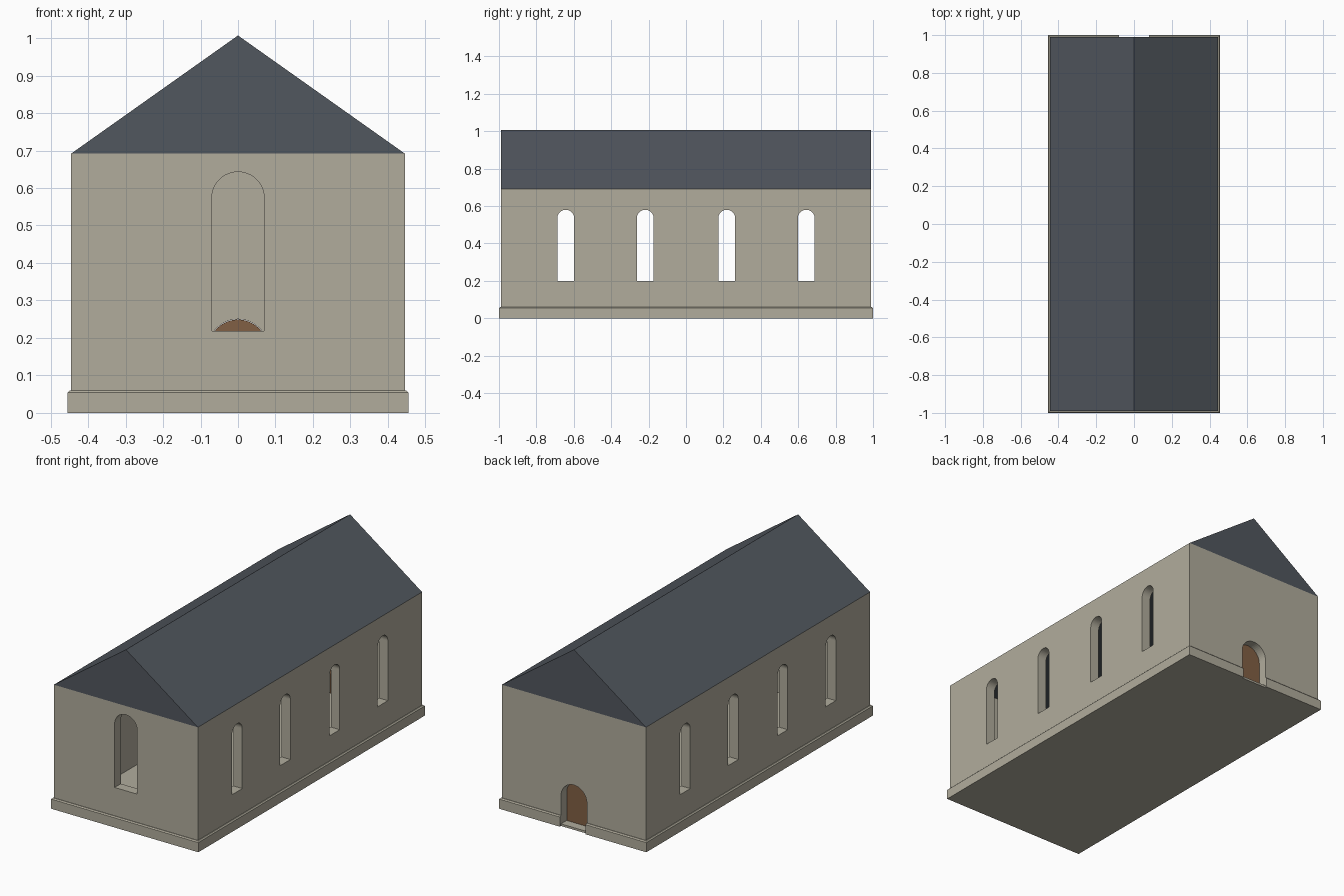
import bpy, bmesh, math

if "Cube" in bpy.data.objects:
    bpy.data.objects.remove(bpy.data.objects["Cube"])

WALL = 0.055     # wall thickness
HX, HY, EAVE, RIDGE = 0.445, 0.99, 0.692, 1.007


def material(name, rgb):
    m = bpy.data.materials.new(name)
    m.diffuse_color = (*rgb, 1)
    m.use_nodes = True
    m.node_tree.nodes["Principled BSDF"].inputs["Base Color"].default_value = m.diffuse_color
    return m


def make_object(name, bm, mat=None):
    bmesh.ops.recalc_face_normals(bm, faces=bm.faces)
    me = bpy.data.meshes.new(name)
    bm.to_mesh(me)
    bm.free()
    ob = bpy.data.objects.new(name, me)
    bpy.context.collection.objects.link(ob)
    if mat:
        me.materials.append(mat)
    return ob


def prism(name, profile, a, b, axis='Y', offset=0.0, mat=None):
    """Extrude a (u, z) profile from a to b along X or Y."""
    bm = bmesh.new()
    ends = []
    for d in (a, b):
        pts = [(u + offset, d, z) if axis == 'Y' else (d, u + offset, z) for u, z in profile]
        ends.append([bm.verts.new(p) for p in pts])
    n = len(profile)
    bm.faces.new(ends[0])
    bm.faces.new(ends[1][::-1])
    for i in range(n):
        j = (i + 1) % n
        bm.faces.new((ends[0][i], ends[1][i], ends[1][j], ends[0][j]))
    return make_object(name, bm, mat)


def arch(r, bottom, top, seg=24):
    """Round-headed opening outline."""
    arc = [(r * math.cos(math.pi * i / seg), top - r + r * math.sin(math.pi * i / seg))
           for i in range(seg + 1)]
    return [(r, bottom)] + arc + [(-r, bottom)]


def cut(target, cutter):
    cutter.hide_render = True
    mod = target.modifiers.new("opening", 'BOOLEAN')
    mod.operation = 'DIFFERENCE'
    mod.solver = 'EXACT'
    mod.object = cutter
    bpy.context.view_layer.objects.active = target
    bpy.ops.object.modifier_apply(modifier=mod.name)
    bpy.data.objects.remove(cutter)


stone = material("stone", (0.44, 0.415, 0.335))
slate = material("slate", (0.083, 0.095, 0.113))
wood = material("wood", (0.22, 0.115, 0.058))

# Walls: hollow shell with chamfered plinth outside and thin floor inside
bm = bmesh.new()
rings = []
for inset, z in [(-0.01, 0), (-0.01, 0.054), (-0.004, 0.06), (0, 0.06), (0, EAVE),
                 (WALL, EAVE), (WALL, 0.01)]:
    x, y = HX - inset, HY - inset
    rings.append([bm.verts.new((sx * x, sy * y, z))
                  for sx, sy in ((-1, -1), (1, -1), (1, 1), (-1, 1))])
for lo, hi in zip(rings, rings[1:]):
    for i in range(4):
        j = (i + 1) % 4
        bm.faces.new((lo[i], lo[j], hi[j], hi[i]))
bm.faces.new(rings[0][::-1])
bm.faces.new(rings[-1])
walls = make_object("walls", bm, stone)

# Side windows, each cutter passing through both long walls
for y in (-0.643, -0.218, 0.218, 0.643):
    cut(walls, prism("window_cutter", arch(0.045, 0.2, 0.58), -0.6, 0.6, 'X', y))

# Tall front window
cut(walls, prism("front_window_cutter", arch(0.07, 0.218, 0.643), -1.1, -0.9))

# Rear doorway and the gap in the plinth
cut(walls, prism("doorway_cutter", arch(0.08, 0.012, 0.25), 0.9, 1.1))
cut(walls, prism("plinth_cutter", [(-0.08, -0.1), (0.08, -0.1), (0.08, 0.1), (-0.08, 0.1)],
                 HY, 1.1))

# Door set at the inner side of the opening
prism("door", arch(0.079, 0.012, 0.249), 0.925, 0.94, mat=wood)

# Gabled roof
prism("roof", [(-HX, EAVE), (HX, EAVE), (0, RIDGE)], -HY, HY, mat=slate)
